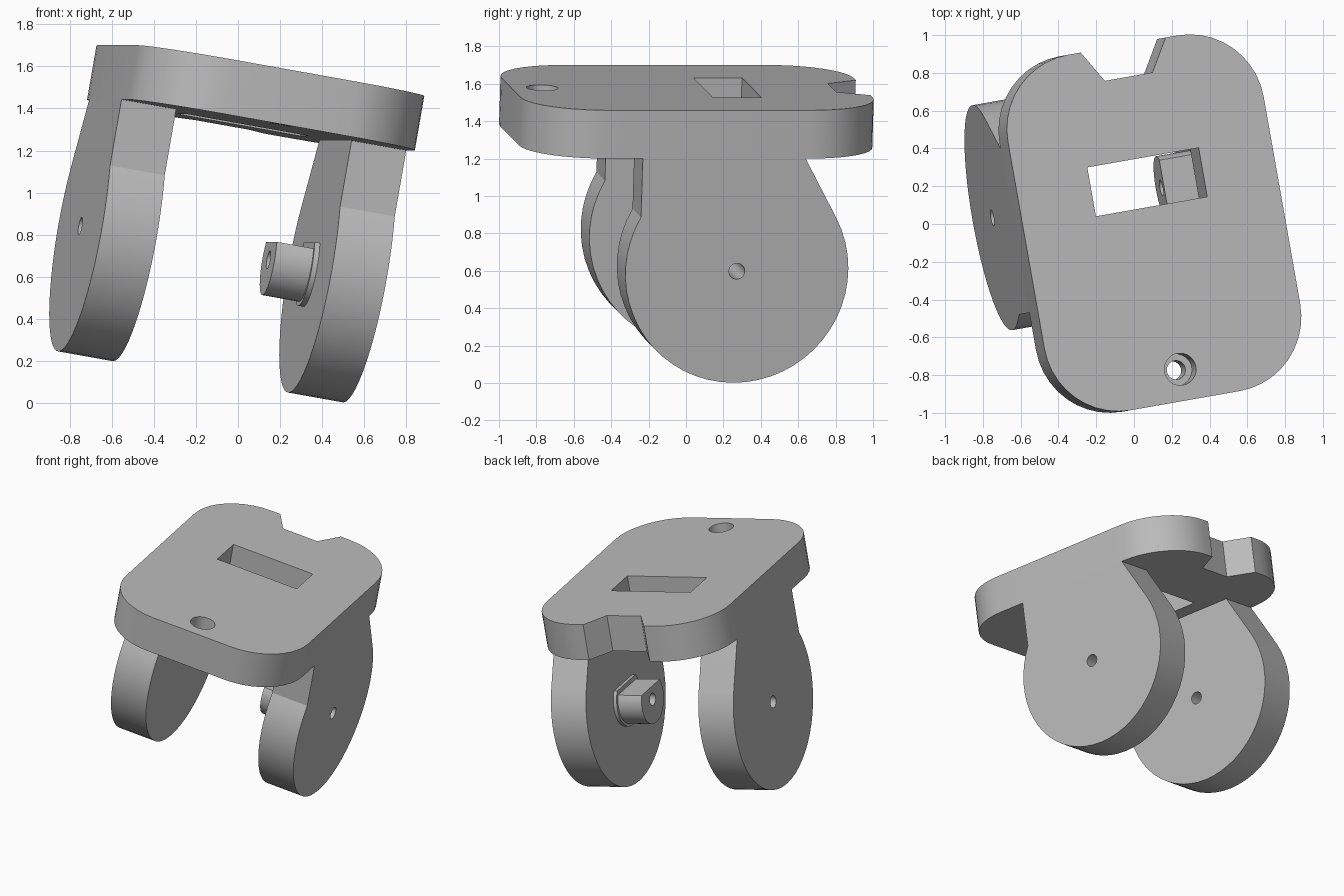
import bpy, bmesh
from math import radians, cos, sin, asin, acos, degrees
from mathutils import Matrix

cube = bpy.data.objects.get("Cube")
if cube:
    bpy.data.objects.remove(cube, do_unlink=True)

grey = bpy.data.materials.new("plain_grey")
grey.use_nodes = True
colour = (0.5, 0.5, 0.5, 1)
grey.diffuse_color = colour
grey.node_tree.nodes["Principled BSDF"].inputs["Base Color"].default_value = colour

# The whole bracket is tipped sideways and turned
POSE = Matrix.Rotation(radians(10), 4, 'Z') @ Matrix.Rotation(radians(10), 4, 'Y')

LEFT, RIGHT, MID = 0.528, -0.868, -0.168
FRONT, BACK = -0.968, 0.943
TOP, UNDER = 1.574, 1.312
PIVOT, DISC = (0.163, 0.70), 0.605


def arc(centre, r, a0, a1, n):
    """Points on an arc, angles in degrees."""
    angles = [radians(a0 + (a1 - a0) * i / n) for i in range(n + 1)]
    return [(centre[0] + r * cos(a), centre[1] + r * sin(a)) for a in angles]


def circle(centre, r, n=32):
    return arc(centre, r, 0, 360, n)[:-1]


def prism(name, profile, axis, t0, t1):
    """Extrude a counter-clockwise profile along x or z."""
    bm = bmesh.new()
    place = (lambda a, b, t: (t, a, b)) if axis == 'X' else (lambda a, b, t: (a, b, t))
    low = [bm.verts.new(place(a, b, t0)) for a, b in profile]
    high = [bm.verts.new(place(a, b, t1)) for a, b in profile]
    bm.faces.new(high)
    bm.faces.new(low[::-1])
    n = len(profile)
    for i in range(n):
        j = (i + 1) % n
        bm.faces.new((low[i], low[j], high[j], high[i]))
    mesh = bpy.data.meshes.new(name)
    bm.to_mesh(mesh)
    bm.free()
    mesh.materials.append(grey)
    obj = bpy.data.objects.new(name, mesh)
    bpy.context.collection.objects.link(obj)
    return obj


def finish(obj, cutters):
    """Cut the openings, shade and pose the part."""
    bpy.ops.object.select_all(action='DESELECT')
    bpy.context.view_layer.objects.active = obj
    obj.select_set(True)
    for cutter in cutters:
        cutter.hide_render = True
        mod = obj.modifiers.new("cut", 'BOOLEAN')
        mod.operation = 'DIFFERENCE'
        mod.solver = 'EXACT'
        mod.object = cutter
        bpy.ops.object.modifier_apply(modifier=mod.name)
        bpy.data.objects.remove(cutter, do_unlink=True)
    bpy.ops.object.shade_smooth_by_angle(angle=radians(20))
    obj.matrix_world = POSE


def pivot_hole():
    return prism("pivot_cutter", circle(PIVOT, 0.043, 24), 'X', -2, 2)


# Top plate: rounded rectangle with a tapered notch in the back edge
R = 0.4
outline = arc((LEFT - R, BACK - R), R, 0, 90, 10)
outline += [(MID + 0.232, BACK), (MID + 0.13, 0.773), (MID - 0.13, 0.773), (MID - 0.232, BACK)]
outline += arc((RIGHT + R, BACK - R), R, 90, 180, 10)
outline += arc((RIGHT + R, FRONT + R), R, 180, 270, 10)
outline += arc((LEFT - R, FRONT + R), R, 270, 360, 10)
# Drop the arc ends that coincide with or pass the notch mouth
outline = [p for i, p in enumerate(outline)
           if not (p[1] > BACK - 0.001 and abs(abs(p[0] - MID) - 0.232) > 0.001
                   and abs(p[0] - MID) < 0.232)]
plate = prism("top_plate", outline, 'Z', UNDER, TOP)
slot = prism("slot_cutter", [(MID - 0.304, 0.075), (MID + 0.304, 0.075),
                             (MID + 0.304, 0.338), (MID - 0.304, 0.338)], 'Z', 1, 2)
screw = (MID, -0.80)
finish(plate, [slot,
               prism("screw_cutter", circle(screw, 0.05), 'Z', 1, 2),
               prism("counterbore_cutter", circle(screw, 0.085), 'Z', TOP - 0.13, 2)])

# Legs: disc ends, straight at the front and tangent slope at the back
FRONT_V = -0.366
kink = degrees(acos((FRONT_V - PIVOT[0]) / DISC))
leg_profile = [(0.518, UNDER), (FRONT_V, UNDER)] + arc(PIVOT, DISC, kink, 388, 36)
for name, x0, x1 in (("right_leg", RIGHT, RIGHT + 0.268), ("left_leg", LEFT - 0.268, LEFT)):
    finish(prism(name, leg_profile, 'X', x0, x1), [pivot_hole()])

# Pivot boss and its collar, both flattened on top
for name, r, flat, x0 in (("pivot_boss", 0.17, 0.087, 0.055), ("boss_collar", 0.19, 0.118, 0.235)):
    a = degrees(asin(flat / r))
    finish(prism(name, arc(PIVOT, r, 180 - a, 360 + a, 32), 'X', x0, LEFT - 0.26), [pivot_hole()])
